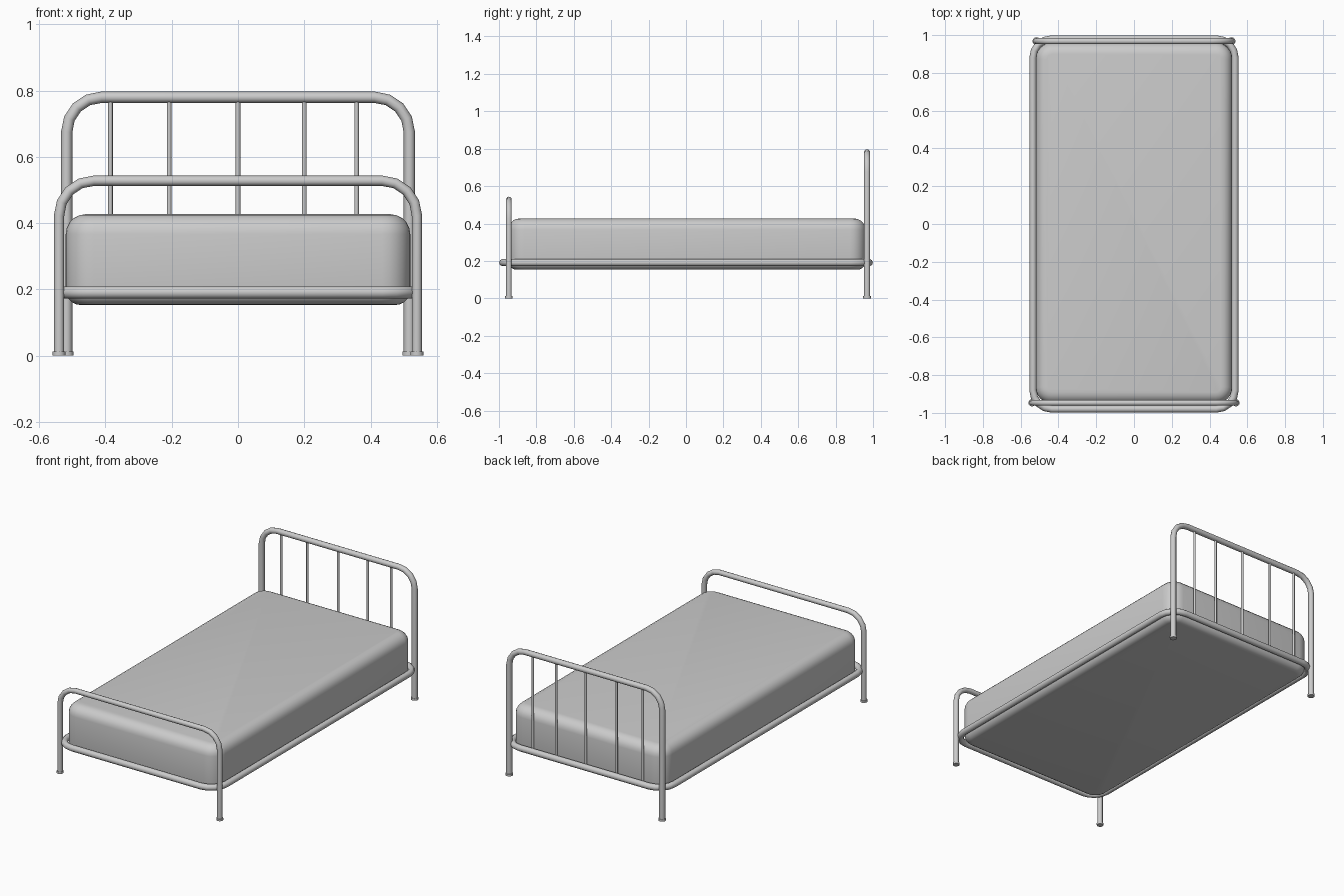
import bpy, bmesh, math

if "Cube" in bpy.data.objects:
    bpy.data.objects.remove(bpy.data.objects["Cube"])


def smooth(obj):
    bpy.ops.object.select_all(action='DESELECT')
    obj.select_set(True)
    bpy.context.view_layer.objects.active = obj
    bpy.ops.object.shade_smooth_by_angle(angle=math.radians(50))


def tube(name, points, radius, closed=False, sides=3):
    """Round tube swept along a polyline, turned into a mesh."""
    cu = bpy.data.curves.new(name + "_path", 'CURVE')
    cu.dimensions = '3D'
    cu.bevel_depth = radius
    cu.bevel_resolution = sides
    cu.use_fill_caps = True
    sp = cu.splines.new('POLY')
    sp.points.add(len(points) - 1)
    for p, co in zip(sp.points, points):
        p.co = (*co, 1)
    sp.use_cyclic_u = closed
    obj = bpy.data.objects.new(name, cu)
    bpy.context.collection.objects.link(obj)
    bpy.ops.object.select_all(action='DESELECT')
    obj.select_set(True)
    bpy.context.view_layer.objects.active = obj
    bpy.ops.object.convert(target='MESH')
    obj = bpy.context.view_layer.objects.active
    smooth(obj)
    return obj


def arc(cx, cy, r, start, end, n=4):
    return [(cx + r * math.cos(math.radians(start + (end - start) * i / n)),
             cy + r * math.sin(math.radians(start + (end - start) * i / n)))
            for i in range(n + 1)]


def bent_hoop(name, half_width, y, top, bend, radius):
    """Leg - top bar - leg in one bent tube, with small foot caps."""
    c = half_width - bend
    path = [(-half_width, 0.005)]
    path += arc(-c, top - bend, bend, 180, 90)
    path += arc(c, top - bend, bend, 90, 0)
    path += [(half_width, 0.005)]
    tube(name, [(x, y, z) for x, z in path], radius)
    for side, s in (("left", -1), ("right", 1)):
        bpy.ops.mesh.primitive_cylinder_add(
            vertices=12, radius=radius + 0.004, depth=0.012,
            location=(s * half_width, y, 0.006))
        foot = bpy.context.object
        foot.name = f"{name}_{side}_foot"
        smooth(foot)


# Headboard and footboard hoops
bent_hoop("headboard", 0.517, 0.968, 0.78, 0.105, 0.017)
bent_hoop("footboard", 0.54, -0.947, 0.528, 0.105, 0.0155)

# Headboard spindles
for i, x in enumerate((-0.385, -0.208, 0.0, 0.2, 0.358)):
    tube(f"headboard_spindle_{i + 1}", [(x, 0.968, 0.19), (x, 0.968, 0.78)], 0.007)

# Bed frame rail running round the mattress
hx, hy, r = 0.535, 0.98, 0.1
ring = []
for sx, sy, a in ((1, 1, 0), (-1, 1, 90), (-1, -1, 180), (1, -1, 270)):
    ring += arc(sx * (hx - r), sy * (hy - r), r, a, a + 90)
tube("frame_rail", [(x, y, 0.191) for x, y in ring], 0.019, closed=True)

# Mattress: box with rounded plan corners, then rounded top and bottom rims
bm = bmesh.new()
bmesh.ops.create_cube(bm, size=1)
for v in bm.verts:
    v.co.x *= 1.04
    v.co.y *= 1.91
    v.co.y += 0.005
    v.co.z = 0.153 if v.co.z < 0 else 0.427
upright = [e for e in bm.edges if abs(e.verts[0].co.z - e.verts[1].co.z) > 0.1]
bmesh.ops.bevel(bm, geom=upright, offset=0.085, segments=6, profile=0.5, affect='EDGES')
for z, off in ((0.427, 0.06), (0.153, 0.045)):
    rim = [e for e in bm.edges if all(abs(v.co.z - z) < 1e-4 for v in e.verts)]
    bmesh.ops.bevel(bm, geom=rim, offset=off, segments=5, profile=0.5, affect='EDGES')
me = bpy.data.meshes.new("mattress")
bm.to_mesh(me)
bm.free()
mattress = bpy.data.objects.new("mattress", me)
bpy.context.collection.objects.link(mattress)
smooth(mattress)
